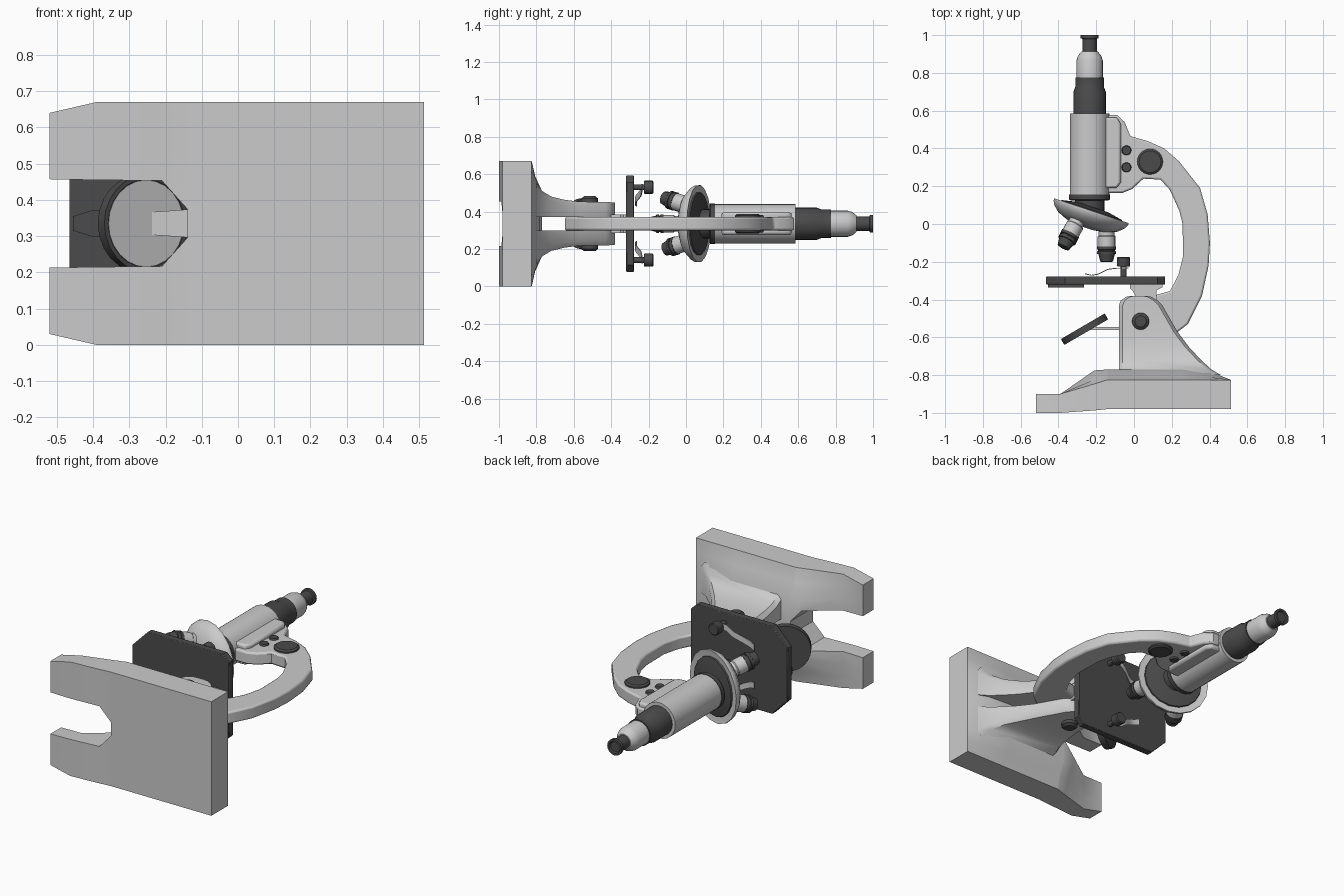
import bpy, bmesh, math
from mathutils import Vector, Matrix

if "Cube" in bpy.data.objects:
    bpy.data.objects.remove(bpy.data.objects["Cube"])

ZC = 0.335  # height of the symmetry plane
DARK = bpy.data.materials.new("dark_finish")
DARK.diffuse_color = (0.07, 0.07, 0.07, 1)
DARK.use_nodes = True
DARK.node_tree.nodes["Principled BSDF"].inputs["Base Color"].default_value = DARK.diffuse_color


def finish(name, bm, dark=False, bevel=0, mirror=False, angle=35):
    bmesh.ops.recalc_face_normals(bm, faces=bm.faces[:])
    if mirror:  # drop faces lying on the mirror plane
        flat = [f for f in bm.faces if all(abs(v.co.z) < 1e-4 for v in f.verts)]
        bmesh.ops.delete(bm, geom=flat, context='FACES')
    me = bpy.data.meshes.new(name)
    bm.to_mesh(me)
    bm.free()
    ob = bpy.data.objects.new(name, me)
    ob.location.z = ZC
    bpy.context.collection.objects.link(ob)
    if dark:
        me.materials.append(DARK)
    bpy.ops.object.select_all(action='DESELECT')
    ob.select_set(True)
    bpy.context.view_layer.objects.active = ob
    bpy.ops.object.shade_smooth_by_angle(angle=math.radians(angle))
    if bevel:
        m = ob.modifiers.new("bevel", 'BEVEL')
        m.width, m.segments, m.limit_method = bevel, 2, 'ANGLE'
        m.angle_limit = math.radians(50)
    if mirror:
        m = ob.modifiers.new("mirror", 'MIRROR')
        m.use_axis = (False, False, True)
    return ob


def loft(name, rings, **kw):
    bm = bmesh.new()
    vs = [[bm.verts.new(p) for p in r] for r in rings]
    n = len(vs[0])
    for a, b in zip(vs, vs[1:]):
        for i in range(n):
            j = (i + 1) % n
            bm.faces.new((a[i], a[j], b[j], b[i]))
    bm.faces.new(vs[0])
    bm.faces.new(vs[-1][::-1])
    return finish(name, bm, **kw)


def slab(name, pts, lo, hi, plane='xy', **kw):
    put = (lambda a, b, t: (a, b, t)) if plane == 'xy' else (lambda a, b, t: (a, t, b))
    return loft(name, [[put(a, b, t) for a, b in pts] for t in (lo, hi)], **kw)


def lathe(name, profile, origin, axis, seg=24, **kw):
    rot = Vector((0, 0, 1)).rotation_difference(Vector(axis).normalized())
    rings = []
    for r, t in profile:
        rings.append([Vector(origin) + rot @ Vector((r * math.cos(2 * math.pi * i / seg),
                      r * math.sin(2 * math.pi * i / seg), t)) for i in range(seg)])
    return loft(name, rings, **kw)


# Forked foot: cross-sections along x
# (x, bottom, inner z, outer z, outer top, shoulder z, shoulder top)
foot = [(-.52, -1, .122, .305, -.9, .2, -.9), (-.39, -1, .12, .335, -.9, .19, -.9),
        (-.21, -.987, .118, .335, -.847, .175, -.775), (-.14, -.98, .04, .335, -.825, .175, -.77),
        (-.139, -.98, 0, .335, -.825, .175, -.77), (.25, -.98, 0, .335, -.825, .175, -.77),
        (.4, -.98, 0, .335, -.825, .18, -.78), (.513, -.98, 0, .335, -.825, .19, -.825)]
loft("foot", [[(x, b, zi), (x, b, zo), (x, ot, zo), (x, (ot * 2 + st) / 3, (zo + sz) / 2),
               (x, st, sz), (x, st, zi)] for x, b, zi, zo, ot, sz, st in foot], mirror=True)

# Twin pivot cheeks rising from the foot: (y, front x, back x, outer z)
cheek = [(-.80, -.08, .46, .22), (-.77, -.08, .41, .175), (-.72, -.08, .355, .145),
         (-.65, -.08, .29, .128), (-.57, -.08, .23, .118), (-.43, -.08, .15, .116),
         (-.405, -.07, .125, .115), (-.385, -.04, .09, .113), (-.38, -.01, .06, .112)]
loft("pivot_cheeks", [[(a, y, .037), (b, y, .037), (b, y, zo - .025), (b - .02, y, zo),
                       (a + .02, y, zo), (a, y, zo - .025)] for y, a, b, zo in cheek], mirror=True)
lathe("pivot_bolt", [(.03, -.147), (.045, -.135), (.045, .135), (.03, .147)],
      (.035, -.515, 0), (0, 0, 1), dark=True)

# Curved arm
arm = [(-.14, .575), (-.09, .578), (-.05, .54), (-.02, .465), (.07, .44), (.16, .40), (.24, .33),
       (.35, .19), (.39, .05), (.402, -.1), (.395, -.22), (.36, -.38), (.285, -.53), (.22, -.58),
       (.1, -.65), (0, -.61), (-.035, -.5), (.02, -.4), (.12, -.375), (.19, -.355), (.235, -.27),
       (.26, -.17), (.257, 0), (.24, .07), (.19, .18), (.14, .235), (.05, .24), (-.01, .185),
       (-.06, .165), (-.14, .165)]
slab("arm", arm, -.036, .036, bevel=.01)
slab("arm_head", [(-.16, .19), (-.09, .19), (-.07, .22), (-.07, .53), (-.09, .565), (-.16, .565)],
     -.06, .06, bevel=.012)
for name, x, y, r, h in (("focus_knob", .085, .33, .068, .052), ("head_screw_upper", -.04, .39, .026, .046),
                         ("head_screw_lower", -.04, .30, .026, .046)):
    lathe(name, [(r * .85, -h), (r, -h + .008), (r, h - .008), (r * .85, h)], (x, y, 0), (0, 0, 1), dark=True)

# Optical tube, sections along y
tube = [("tube_collar", True, [(.1, .125), (.108, .13), (.108, .155)]),
        ("tube_neck", True, [(.078, .05), (.078, .13)]),
        ("main_tube", False, [(.105, .15), (.105, .585)]),
        ("draw_sleeve", True, [(.086, .58), (.086, .70), (.076, .725), (.076, .775)]),
        ("eyepiece_tube", False, [(.07, .77), (.07, .865), (.062, .89), (.044, .912)]),
        ("eyepiece", True, [(.038, .905), (.038, .98), (.047, .983), (.047, 1.0), (.035, 1.0), (.03, .992)])]
for name, dark, prof in tube:
    lathe(name, prof, (-.235, 0, 0), (0, 1, 0), dark=dark)

# Tilted nosepiece
C = Vector((-.225, .07, 0))
AX = Vector((-.316, -.949, 0)).normalized()
lathe("nosepiece_bowl", [(.19, .004), (.208, 0), (.208, .012), (.195, .035), (.165, .062), (.11, .085), (.04, .095)],
      C, AX, seg=18)
lathe("nosepiece_cap", [(.172, .01), (.168, -.004), (.09, -.02)], C, AX, seg=18, dark=True)

# Three objectives spread around the nosepiece axis
for i, scale in enumerate((1, 1.0, .95)):
    rot = Matrix.Rotation(math.radians(120 * i), 3, AX)
    origin = C + rot @ (Vector((-.145, .0, 0)) - C)
    axis = rot @ Vector((0, -1, 0))
    parts = [("barrel", False, [(.042, 0), (.042, .06), (.047, .065), (.047, .125)]),
             ("ring", True, [(.05, .12), (.05, .135), (.045, .137), (.045, .143), (.05, .145), (.05, .158), (.044, .16)]),
             ("tip", True, [(.044, .158), (.034, .198), (.022, .202)])]
    for part, dark, prof in parts:
        lathe(f"objective_{i + 1}_{part}", [(r, t * scale) for r, t in prof], origin, axis, seg=16, dark=dark)

# Stage, its support and underside plate
slab("stage", [(-.465, -.155), (-.365, -.257), (.125, -.257), (.165, -.22), (.165, .22), (.125, .257),
               (-.365, .257), (-.465, .155)], -.32, -.278, plane='xz', dark=True, bevel=.004)
slab("stage_underplate", [(-.455, -.02), (-.40, -.037), (-.265, -.037), (-.265, .037), (-.40, .037), (-.455, .02)],
     -.337, -.318, plane='xz', dark=True)
slab("stage_support", [(-.02, -.318), (.15, -.318), (.15, -.335), (.12, -.35), (.12, -.4), (.02, -.4),
                       (-.01, -.35), (-.02, -.34)], -.05, .05)

# Slide clips with screws, one each side
for side, s in (("left", -1), ("right", 1)):
    z = s * .195
    lathe(f"clip_knob_{side}", [(.033, -.225), (.035, -.22), (.035, -.18), (.03, -.174)], (-.055, 0, z), (0, 1, 0), seg=16, dark=True)
    lathe(f"clip_stem_{side}", [(.016, -.29), (.016, -.22)], (-.055, 0, z), (0, 1, 0), seg=12, dark=True)
    path = [(-.03, -.236, 0), (-.10, -.237, 0), (-.14, -.243, .03), (-.19, -.268, .06), (-.225, -.274, .075), (-.26, -.266, .085)]
    loft(f"slide_clip_{side}", [[(x, y, z - s * d - .018), (x, y, z - s * d + .018), (x, y + .005, z - s * d + .018),
                                 (x, y + .005, z - s * d - .018)] for x, y, d in path])

# Tilted mirror and its bracket
M = Vector((-.262, -.557, 0))
N = Vector((-.504, .864, 0)).normalized()
lathe("mirror_rim", [(.115, -.012), (.122, -.018), (.134, -.018), (.134, .018), (.12, .018)], M, N, dark=True)
lathe("mirror_glass", [(.12, -.017), (.12, .01)], M, N)
slab("mirror_bracket", [(-.26, -.03), (-.12, -.04), (-.03, -.04), (-.03, .04), (-.12, .04), (-.26, .03)],
     -.562, -.546, plane='xz')
